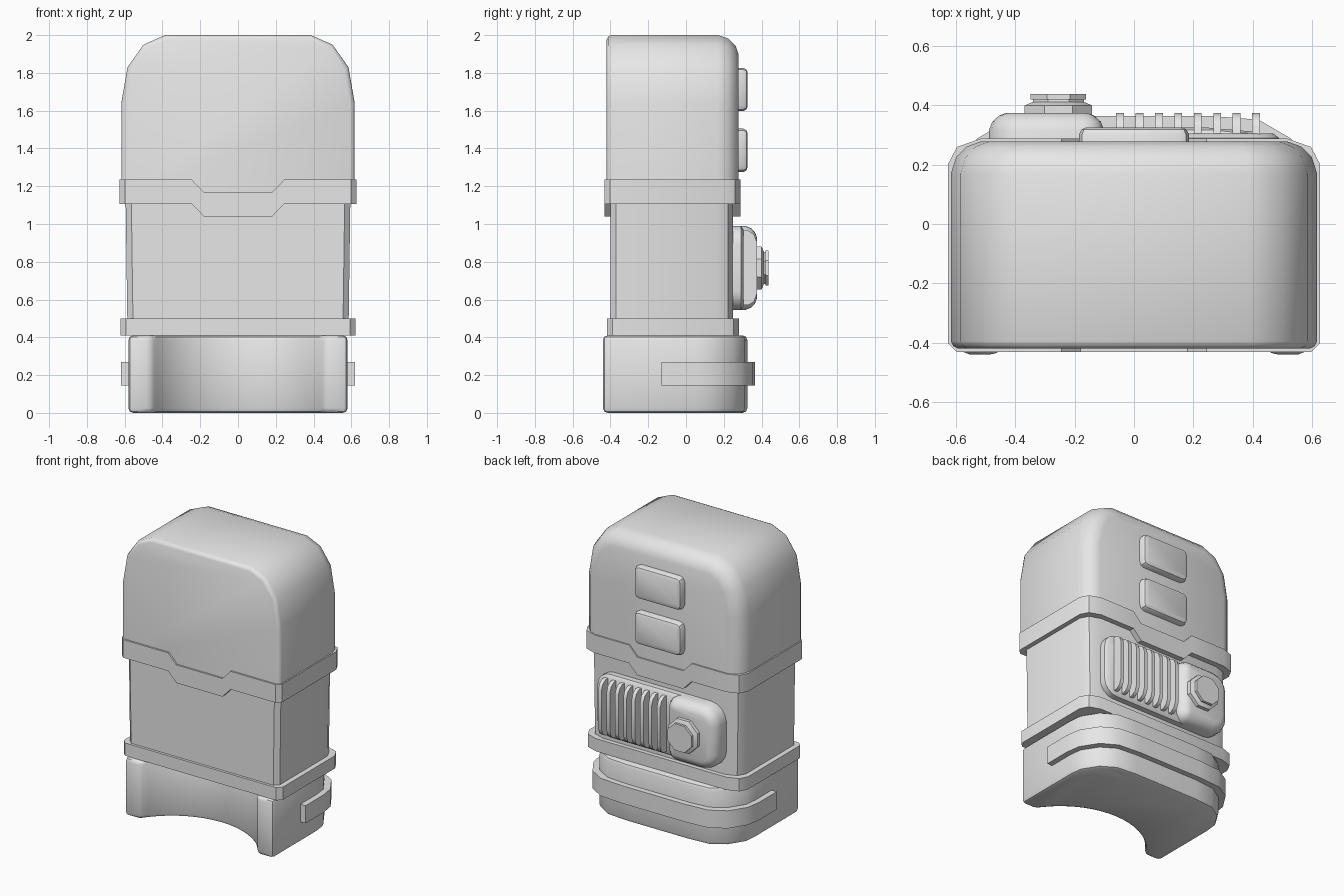
import bpy, bmesh, math
from mathutils import Vector

if "Cube" in bpy.data.objects:
    bpy.data.objects.remove(bpy.data.objects["Cube"])

grey = bpy.data.materials.new("plain_grey")
grey.diffuse_color = (0.8, 0.8, 0.8, 1)
grey.use_nodes = True
grey.node_tree.nodes["Principled BSDF"].inputs["Base Color"].default_value = grey.diffuse_color


def finish(name, bm, bevel=0, angle=40):
    bmesh.ops.recalc_face_normals(bm, faces=bm.faces)
    if bevel:
        edges = [e for e in bm.edges if e.calc_face_angle(0) > math.radians(35)]
        bmesh.ops.bevel(bm, geom=edges, offset=bevel, segments=2, profile=0.5,
                        affect='EDGES', clamp_overlap=True)
    mesh = bpy.data.meshes.new(name)
    bm.to_mesh(mesh)
    bm.free()
    mesh.materials.append(grey)
    ob = bpy.data.objects.new(name, mesh)
    bpy.context.collection.objects.link(ob)
    bpy.ops.object.select_all(action='DESELECT')
    ob.select_set(True)
    bpy.context.view_layer.objects.active = ob
    bpy.ops.object.shade_smooth_by_angle(angle=math.radians(angle))
    return ob


def loft(name, loops, caps=True, closed=False, **kw):
    """Bridge equal-length closed loops; cap the ends or join last to first."""
    bm = bmesh.new()
    rings = [[bm.verts.new(p) for p in loop] for loop in loops]
    pairs = list(zip(rings, rings[1:]))
    if closed:
        pairs.append((rings[-1], rings[0]))
    for a, b in pairs:
        for i in range(len(a)):
            j = (i + 1) % len(a)
            bm.faces.new((a[i], a[j], b[j], b[i]))
    if caps:
        bm.faces.new(rings[0])
        bm.faces.new(rings[-1])
    return finish(name, bm, **kw)


def inset(poly, d):
    """Mitred inward offset of a counter-clockwise polygon."""
    pts = [Vector(p) for p in poly]
    out = []
    for i, p in enumerate(pts):
        e1 = (p - pts[i - 1]).normalized()
        e2 = (pts[(i + 1) % len(pts)] - p).normalized()
        n1, n2 = Vector((-e1.y, e1.x)), Vector((-e2.y, e2.x))
        out.append(p + (n1 + n2) * d / (1 + n1.dot(n2)))
    return out


def pillow(name, poly, steps, floor=None, **kw):
    """Loft an x-z outline along y through (y, inset) steps."""
    loops = [[(p.x, y, p.y if floor is None else max(p.y, floor) if p.y > floor + 0.2 else floor)
              for p in inset(poly, d)] for y, d in steps]
    return loft(name, loops, **kw)


def mirrored(half):
    """Right half listed front to back (or bottom to top), plus its mirror."""
    return half + [(-x, y) for x, y in reversed(half)]


def plan(hw, yf, yb, breaks=()):
    """Case outline seen from above: small front chamfer, rounder back corner."""
    half = [(x, yf) for x in breaks]
    half += [(hw - .03, yf), (hw, yf + .03), (hw, yb - .085),
             (hw - .03, yb - .028), (hw - .11, yb)]
    half += [(x, yb) for x in reversed(breaks)]
    return mirrored(half)


def at(poly, z):
    return [(p[0], p[1], z) for p in poly]


def round_rect(x0, x1, z0, z1, rl, rr, n=4):
    pts = []
    for cx, cz, r, a in ((x1 - rr, z0 + rr, rr, -90), (x1 - rr, z1 - rr, rr, 0),
                         (x0 + rl, z1 - rl, rl, 90), (x0 + rl, z0 + rl, rl, 180)):
        for k in range(n + 1):
            t = math.radians(a + 90 * k / n)
            pts.append((cx + r * math.cos(t), cz + r * math.sin(t)))
    return pts


# Upper case: arched outline with a crisp front edge and a soft back edge
arch = mirrored([(.618, 1.13), (.618, 1.64), (.585, 1.83), (.5, 1.95), (.385, 2.0)])
pillow("upper_case", arch,
       [(-.42, .025), (-.412, .008), (-.395, 0), (.17, 0), (.225, .018),
        (.262, .055), (.278, .1)], floor=1.13)

# Lower case
loft("lower_case", [at(plan(.585, -.4, .25), .42), at(plan(.595, -.4, .25), 1.14)])

# Notched middle band
outer = plan(.627, -.432, .288, breaks=(.18, .245))
inner = inset(outer, .08)


def drop(x):
    return .068 if abs(x) < .2 else 0


loops = []
for ring, base in ((outer, 1.107), (outer, 1.235), (inner, 1.235), (inner, 1.107)):
    loops.append([(p[0], p[1], base - drop(o[0])) for p, o in zip(ring, outer)])
loft("notched_band", loops, caps=False, closed=True, angle=30)

# Lower band
lower = plan(.622, -.418, .28)
loft("lower_band", [at(lower, .41), at(lower, .5)], angle=30)

# Base with a concave front between two arms
corner = [(.58, .05), (.57, .14), (.5, .25), (.4, .312), (.25, .325)]
base = mirrored([(.58, -.44)] + corner) + [(-.46, -.44)]
half_w, sag = .46, .25
R = (half_w ** 2 + sag ** 2) / (2 * sag)
span = math.asin(half_w / R)
for k in range(1, 18):
    t = -span + 2 * span * k / 18
    base.append((R * math.sin(t), -.44 + sag - R + R * math.cos(t)))
base.append((.46, -.44))
loft("base", [at(base, 0), at(base, .41)], bevel=.025)

# Strap around the back of the base
strap = mirrored([(.62, -.13), (.62, .07), (.605, .17), (.53, .288), (.42, .352), (.25, .365)])
loft("base_strap", [at(strap, .145), at(strap, .27)], angle=35)

# Buttons on the back
for i, z in enumerate((1.39, 1.712)):
    pillow("button_%d" % (i + 1), round_rect(-.185, .185, z - .115, z + .115, .035, .035, 2),
           [(.25, 0), (.303, 0), (.319, .008), (.326, .025)])

# Vent housing: smooth solid end and lower floor under the fins
pillow("vent_housing", round_rect(-.49, -.1, .545, .99, .12, .07),
       [(.23, 0), (.315, 0), (.345, .012), (.366, .035), (.375, .06)])
pillow("vent_floor", round_rect(-.45, .49, .545, .99, .1, .1),
       [(.23, 0), (.29, 0), (.305, .02)])

# Cooling fins
fin = [(.24, .57), (.33, .57), (.36, .59), (.375, .63),
       (.375, .905), (.36, .945), (.33, .965), (.24, .965)]
for i in range(8):
    x = -.047 + i * .0655
    loft("fin_%d" % (i + 1), [[(x + s, y, z) for y, z in fin] for s in (-.013, .013)], angle=50)

# Eight-sided knob
octagon = [(-.255 + .123 * math.cos(math.radians(22.5 + 45 * k)),
            .767 + .123 * math.sin(math.radians(22.5 + 45 * k))) for k in range(8)]
pillow("knob", octagon,
       [(.36, 0), (.4, 0), (.412, .028), (.42, .028), (.42, .02), (.438, .02)], angle=25)
